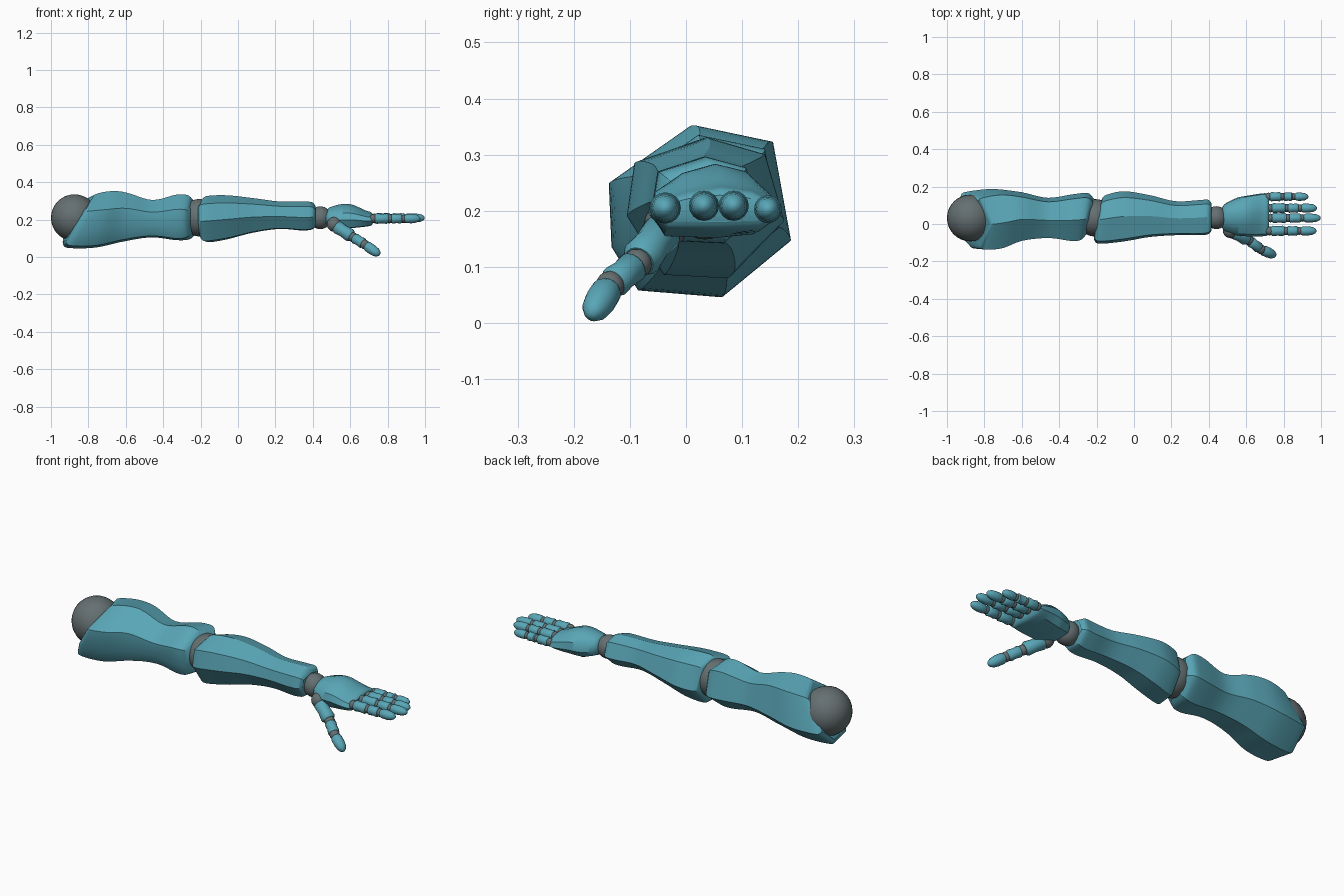
import bpy, bmesh, math
from mathutils import Vector

old = bpy.data.objects.get("Cube")
if old:
    bpy.data.objects.remove(old, do_unlink=True)


def material(name, rgb):
    m = bpy.data.materials.new(name)
    m.use_nodes = True
    m.diffuse_color = (*rgb, 1)
    m.node_tree.nodes["Principled BSDF"].inputs["Base Color"].default_value = (*rgb, 1)
    return m


TEAL = material("teal shell", (0.10, 0.38, 0.47))
GREY = material("joint grey", (0.13, 0.16, 0.165))


def finish(name, bm, mat, angle=30):
    """Smooth faces, keep edges above the angle sharp, and link the object."""
    bmesh.ops.recalc_face_normals(bm, faces=bm.faces)
    for f in bm.faces:
        f.smooth = True
    for e in bm.edges:
        e.smooth = e.calc_face_angle(0) < math.radians(angle)
    me = bpy.data.meshes.new(name)
    bm.to_mesh(me)
    bm.free()
    me.materials.append(mat)
    bpy.context.collection.objects.link(bpy.data.objects.new(name, me))


def skin(name, rings, mat, angle=30):
    """Bridge a list of rings and cap both ends."""
    bm = bmesh.new()
    loops = [[bm.verts.new(p) for p in ring] for ring in rings]
    n = len(loops[0])
    for a, b in zip(loops, loops[1:]):
        for i in range(n):
            j = (i + 1) % n
            bm.faces.new((a[i], a[j], b[j], b[i]))
    bm.faces.new(loops[0])
    bm.faces.new(loops[-1])
    finish(name, bm, mat, angle)


def ball(name, centre, r, scale=(1, 1, 1), seg=32):
    bm = bmesh.new()
    bmesh.ops.create_uvsphere(bm, u_segments=seg, v_segments=seg // 2, radius=r)
    bmesh.ops.scale(bm, vec=scale, verts=bm.verts)
    bmesh.ops.translate(bm, vec=centre, verts=bm.verts)
    finish(name, bm, GREY, 60)


def smooth_stations(stations, steps=5):
    """Catmull-Rom through (x, ymin, ymax, zmin, zmax) stations."""
    pts = [stations[0]] + stations + [stations[-1]]
    out = []
    for a, b, c, d in zip(pts, pts[1:], pts[2:], pts[3:]):
        for k in range(steps):
            t = k / steps
            out.append([0.5 * (2 * q + (r - p) * t + (2 * p - 5 * q + 4 * r - s) * t * t
                               + (3 * q - p - 3 * r + s) * t ** 3)
                        for p, q, r, s in zip(a, b, c, d)])
    return out + [stations[-1]]


def shell(name, section, stations, shear=lambda x, y, z: 0, angle=30):
    """Loft a unit cross-section through the stations."""
    rings = []
    for x, y0, y1, z0, z1 in smooth_stations(stations):
        rings.append([(x + shear(x, u, v), (y0 + y1) / 2 + u * (y1 - y0) / 2,
                       (z0 + z1) / 2 + v * (z1 - z0) / 2) for u, v in section])
    skin(name, rings, TEAL, angle)


BONE = [(0, .76), (.12, 1), (.5, .9), (.88, 1), (1, .76)]
TIP = [(0, .76), (.12, .98), (.45, 1), (.75, .86), (.92, .55), (1, .2)]


def segment(name, p0, p1, r, profile, seg=16):
    """Round finger segment between two points."""
    p0, p1 = Vector(p0), Vector(p1)
    d = p1 - p0
    side = d.cross(Vector((0, 0, 1))).normalized()
    up = side.cross(d).normalized()
    rings = []
    for t, s in profile:
        rings.append([p0 + d * t + r * s * (side * math.cos(a) + up * math.sin(a))
                      for a in (2 * math.pi * i / seg for i in range(seg))])
    skin(name, rings, TEAL, 50)


# Upper arm: ridged shell, cut obliquely around the shoulder ball
def upper_shear(x, y, z):
    w = min(1, max(0, (-0.6 - x) / 0.23))
    e = min(1, max(0, (x + 0.4) / 0.14))
    return w * (0.075 * z - 0.05 * max(y, 0)) + e * 0.02 * y


shell("upper_arm",
      [(-.12, 1), (.8, .8), (1, -.35), (.25, -1), (-.67, -.92), (-.97, -.4), (-1, .35)],
      [(-.85, -.10, .15, .08, .32), (-.83, -.135, .17, .05, .338),
       (-.72, -.13, .187, .05, .352), (-.6, -.09, .17, .085, .345),
       (-.46, -.075, .14, .105, .305), (-.33, -.09, .16, .09, .333),
       (-.265, -.085, .165, .095, .33), (-.235, -.055, .135, .12, .30)], upper_shear)

# Forearm
shell("forearm",
      [(.0, 1), (.75, .75), (1, -.25), (.35, -1), (-.5, -.95), (-1, -.1), (-.9, .65)],
      [(-.195, -.08, .125, .11, .30), (-.17, -.105, .155, .08, .325),
       (-.06, -.095, .175, .095, .33), (.08, -.07, .155, .13, .315),
       (.22, -.06, .122, .15, .297), (.34, -.06, .127, .142, .297),
       (.395, -.055, .13, .147, .293), (.415, -.035, .11, .165, .272)],
      lambda x, y, z: 0.02 * y * min(1, max(0, -x / 0.15)))

# Large joints
ball("shoulder_joint", (-.875, .032, .21), .125)
ball("elbow_joint", (-.207, .033, .21), .1)
ball("wrist_joint", (.44, .034, .21), .061)
ball("thumb_base_joint", (.515, -.035, .175), .04)

# Palm
shell("palm",
      [(-1, -.3), (-.9, .25), (-.45, .75), (.1, 1), (.6, .8), (.95, .25),
       (1, -.4), (.75, -.9), (.1, -1), (-.75, -.95)],
      [(.47, -.02, .085, .18, .245), (.49, -.04, .11, .165, .265),
       (.55, -.06, .14, .152, .282), (.61, -.066, .152, .155, .28),
       (.68, -.066, .163, .162, .25), (.71, -.062, .163, .168, .24),
       (.722, -.05, .15, .18, .228)], angle=38)

# Fingers: start x, tip x, y, z, radius
FINGERS = {"index": (.72, .975, -.037, .205, .028), "middle": (.725, .998, .032, .209, .027),
           "ring": (.725, .978, .085, .209, .027), "little": (.715, .932, .146, .203, .025)}
for name, (x0, x1, y, z, r) in FINGERS.items():
    xs = [x0 + (x1 - x0) * t for t in (.02, .36, .64, 1)]
    gap = 0.007
    for i, part in enumerate(("lower", "middle", "tip")):
        rad = r * (1 - .06 * i)
        ball(f"{name}_finger_{part}_joint", (xs[i], y, z), rad * .86, seg=16)
        end = xs[i + 1] - (gap if i < 2 else 0)
        segment(f"{name}_finger_{part}", (xs[i] + gap, y, z), (end, y, z), rad,
                TIP if i == 2 else BONE)

# Thumb
THUMB = [Vector(p) for p in ((.515, -.035, .17), (.615, -.087, .106),
                             (.678, -.135, .067), (.757, -.17, .012))]
for i, (part, r) in enumerate((("base", .036), ("middle", .029), ("tip", .028))):
    a, b = THUMB[i], THUMB[i + 1]
    step = (b - a).normalized() * .009
    segment(f"thumb_{part}", a + step, b - step if i < 2 else b, r, TIP if i == 2 else BONE)
    if i:
        ball(f"thumb_{part}_joint", a, r * .92, seg=16)
